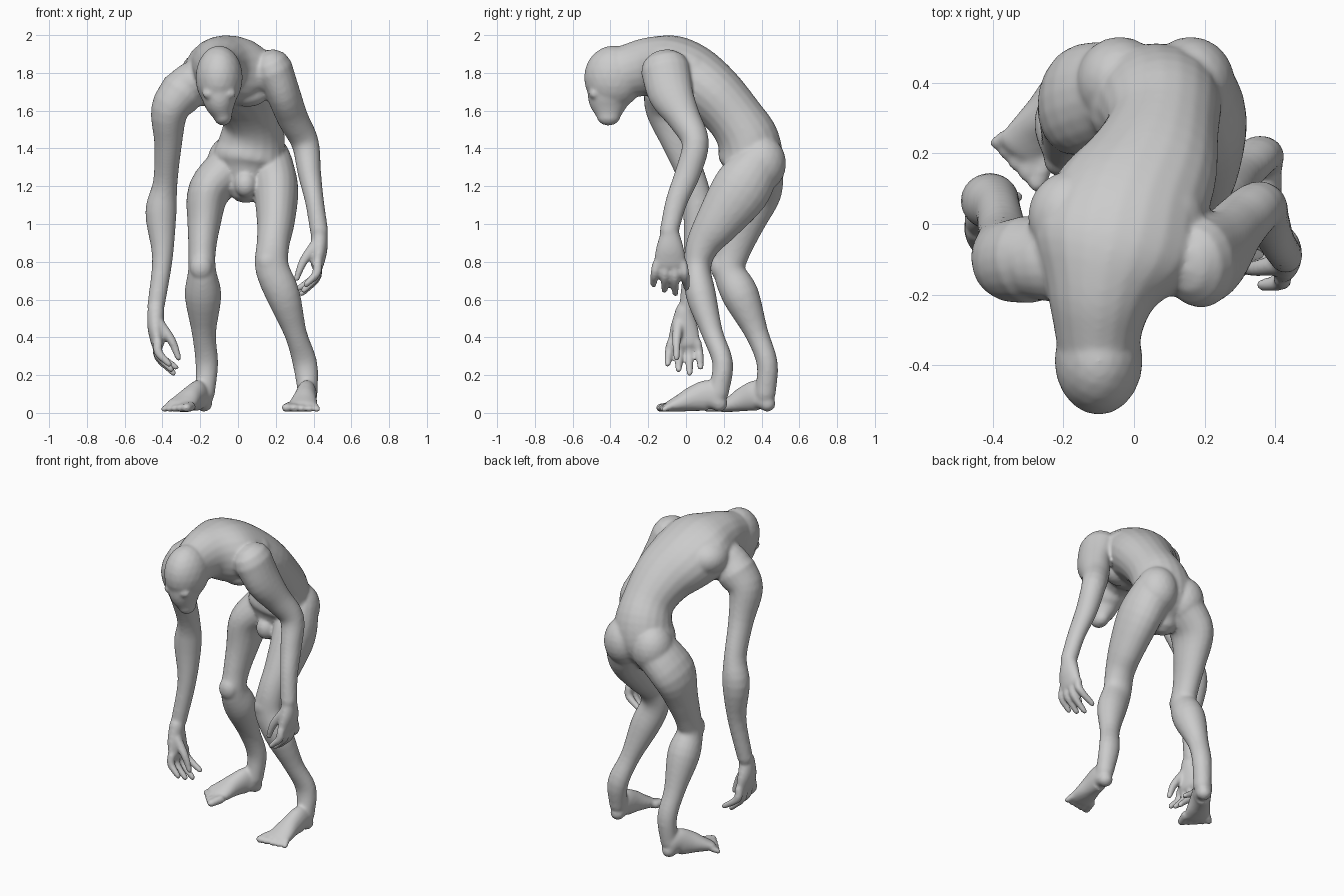
import bpy
import bmesh
from math import cos, sin, tau
from mathutils import Matrix, Vector

cube = bpy.data.objects.get("Cube")
if cube:
    bpy.data.objects.remove(cube, do_unlink=True)

SEGMENTS = 20
STEPS = 4
bm = bmesh.new()


def catmull(a, b, c, d, t):
    return (b * 2 + (c - a) * t + (a * 2 - b * 5 + c * 4 - d) * t ** 2
            + (b * 3 - a - c * 3 + d) * t ** 3) / 2


def limb(*sections):
    """Smooth tube through sections of x, y, z, half width, half depth, with round ends."""
    keys = [Vector(s) for s in sections]
    keys = [keys[0] * 2 - keys[1]] + keys + [keys[-1] * 2 - keys[-2]]
    path = []
    for i in range(1, len(keys) - 2):
        path += [catmull(*keys[i - 1:i + 3], k / STEPS) for k in range(STEPS)]
    path.append(keys[-2])
    centres = [Vector(p[:3]) for p in path]
    rings = []
    for i, p in enumerate(path):
        tangent = (centres[min(i + 1, len(path) - 1)] - centres[max(i - 1, 0)]).normalized()
        rings.append((centres[i], tangent, p[3], p[4]))

    def cap(ring, sign):
        c, t, w, d = ring
        reach = min(w, d) * sign
        return [(c + t * reach * sin(a), t, w * cos(a), d * cos(a))
                for a in (tau / 12, tau / 6, tau / 4.2)]

    rings = cap(rings[0], -1)[::-1] + rings + cap(rings[-1], 1)
    loops = []
    for c, t, w, d in rings:
        side = (Vector((1, 0, 0)) - t * t.x).normalized()
        up = t.cross(side)
        angles = [tau * k / SEGMENTS for k in range(SEGMENTS)]
        loops.append([bm.verts.new(c + side * w * cos(a) + up * d * sin(a)) for a in angles])
    for lower, upper in zip(loops, loops[1:]):
        for k in range(SEGMENTS):
            n = (k + 1) % SEGMENTS
            bm.faces.new((lower[k], lower[n], upper[n], upper[k]))
    bm.faces.new(loops[0][::-1])
    bm.faces.new(loops[-1])


def bulge(centre, *radii):
    """Ellipsoid for a muscle or bone that shows under the skin."""
    matrix = Matrix.Translation(centre) @ Matrix.Diagonal((*radii, 1))
    bmesh.ops.create_icosphere(bm, subdivisions=3, radius=1, matrix=matrix)


def hand(wrist, s):
    """Hanging hand whose fingers curl toward the body; s is the side it is on."""
    x, y, z = wrist
    limb((x, y, z, .045, .048), (x, y, z - .09, .044, .075), (x - .01 * s, y, z - .17, .036, .086))
    for i in range(4):
        f = i - 1.5
        drop = .03 * abs(f - .3)
        limb((x - .01 * s, y + f * .046, z - .17, .026, .025),
             (x - .015 * s, y + f * .054, z - .25 + drop / 2, .024, .023),
             (x - (.07 + .012 * i) * s, y + f * .058, z - .335 + drop, .017, .018))
    limb((x - .02 * s, y - .03, z - .07, .03, .03),
         (x - .085 * s, y - .04, z - .16, .024, .024),
         (x - .12 * s, y - .04, z - .25, .017, .017))


def foot(heel, toe, s):
    """Flat foot from heel to toe tips with the big toe on the inner side."""
    heel, toe = Vector(heel), Vector(toe)
    ahead = toe - heel
    across = Vector((-ahead.y, ahead.x, 0)).normalized() * s
    shape = ((0, .05, .046, .045), (.15, .09, .054, .083), (.4, .077, .06, .07),
             (.62, .053, .074, .048), (.78, .037, .082, .033))
    limb(*[(*(heel + ahead * f + Vector((0, 0, z))), w, h) for f, z, w, h in shape])
    for i in range(5):
        size = .027 - .002 * i
        root = heel + ahead * .78 + across * (i - 2) * .034
        tip = heel + ahead * (.99 - .03 * i) + across * (i - 2) * .04
        limb((root.x, root.y, .034, size, size), (tip.x, tip.y, size, size, size * .85))


# Torso and neck, from pelvis to skull
limb((.04, .31, 1.21, .1, .1), (.055, .34, 1.32, .19, .165), (.075, .33, 1.44, .175, .165),
     (.08, .265, 1.555, .16, .15), (.045, .155, 1.68, .195, .16), (-.02, .035, 1.77, .23, .178),
     (-.06, -.08, 1.815, .24, .185), (-.09, -.19, 1.83, .165, .16),
     (-.1, -.28, 1.815, .13, .145), (-.1, -.36, 1.79, .115, .14))

# Head tapering to a narrow jaw, with faint brows
bulge((-.1, -.385, 1.775), .125, .155, .17)
limb((-.1, -.405, 1.73, .108, .12), (-.095, -.41, 1.64, .085, .105), (-.08, -.41, 1.57, .05, .065))
for side in (-1, 1):
    bulge((-.1 + side * .05, -.485, 1.69), .04, .03, .03)

# Buttocks, shoulder blades, chest and groin
for side in (-1, 1):
    bulge((.06 + side * .1, .4, 1.32), .125, .13, .15)
    bulge((-.05 + side * .13, .02, 1.81), .12, .13, .105)
    bulge((-.05 + side * .1, -.08, 1.69), .11, .08, .07)
bulge((.04, .235, 1.21), .06, .06, .07)

# Left arm, bent forward
limb((.185, -.11, 1.82, .105, .13), (.24, -.08, 1.69, .09, .12), (.29, -.01, 1.56, .082, .088),
     (.355, .05, 1.43, .073, .072), (.378, .01, 1.27, .062, .068), (.405, -.05, 1.12, .05, .058),
     (.43, -.09, .96, .048, .05))
limb((-.02, -.08, 1.81, .12, .13), (.17, -.1, 1.79, .1, .11))
hand((.43, -.085, .96), 1)

# Right arm, hanging low
limb((-.295, -.1, 1.7, .12, .125), (-.362, -.1, 1.6, .1, .112), (-.37, -.04, 1.42, .073, .083),
     (-.385, .04, 1.22, .065, .073), (-.408, .065, 1.06, .083, .08), (-.4, .045, .82, .055, .058),
     (-.435, .01, .56, .046, .046))
limb((-.08, -.08, 1.81, .12, .14), (-.26, -.1, 1.74, .11, .12))
hand((-.435, -.01, .54), -1)

# Left leg, stepping forward
limb((.165, .38, 1.32, .125, .13), (.2, .29, 1.18, .12, .155), (.2, .17, 1.01, .1, .122),
     (.185, .09, .89, .087, .09), (.18, .06, .77, .09, .073), (.24, .08, .62, .09, .08),
     (.305, .14, .42, .06, .057), (.355, .195, .26, .065, .055), (.37, .17, .1, .052, .055))
bulge((.165, .035, .8), .065, .05, .07)
foot((.37, .175, 0), (.335, -.15, 0), 1)

# Right leg, set back
limb((-.045, .38, 1.3, .125, .14), (-.155, .35, 1.17, .112, .155), (-.18, .3, 1.0, .088, .113),
     (-.19, .25, .85, .072, .088), (-.19, .23, .75, .075, .085), (-.185, .29, .62, .097, .098),
     (-.18, .375, .42, .064, .062), (-.165, .43, .26, .06, .056), (-.175, .42, .1, .052, .055))
bulge((-.195, .18, .77), .06, .05, .07)
foot((-.18, .43, 0), (-.345, .15, 0), -1)

# One skin over all the parts
bmesh.ops.recalc_face_normals(bm, faces=bm.faces)
mesh = bpy.data.meshes.new("body")
bm.to_mesh(mesh)
bm.free()
body = bpy.data.objects.new("body", mesh)
bpy.context.collection.objects.link(body)

skin = bpy.data.materials.new("pale grey skin")
skin.use_nodes = True
skin.diffuse_color = (.6, .6, .6, 1)
skin.node_tree.nodes["Principled BSDF"].inputs["Base Color"].default_value = skin.diffuse_color
mesh.materials.append(skin)

remesh = body.modifiers.new("blend", 'REMESH')
remesh.mode = 'VOXEL'
remesh.voxel_size = .009
remesh.use_smooth_shade = True
smooth = body.modifiers.new("soften", 'SMOOTH')
smooth.factor = .5
smooth.iterations = 10
